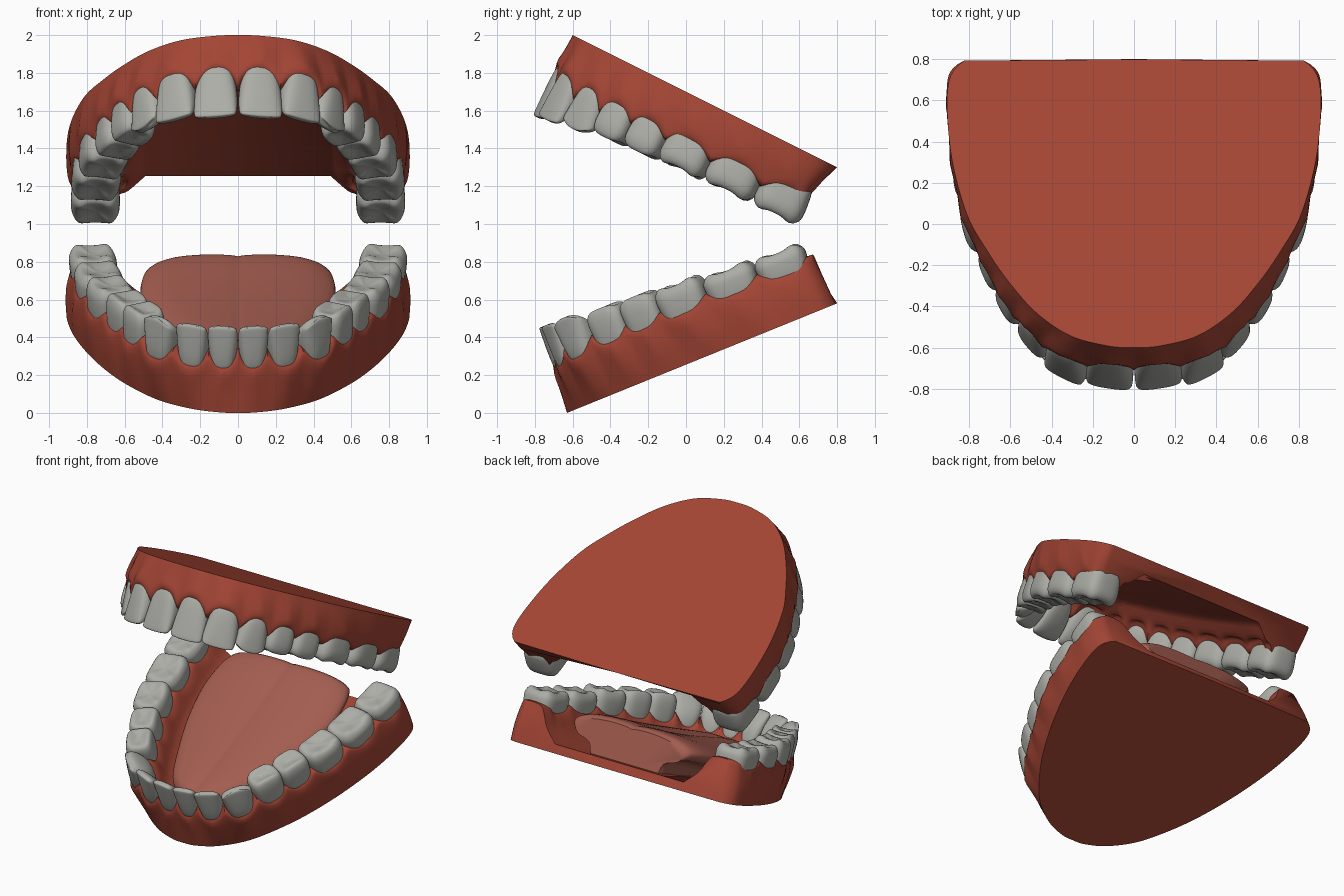
import bpy, bmesh
from math import sin, cos, pi
from mathutils import Vector

if "Cube" in bpy.data.objects:
    bpy.data.objects.remove(bpy.data.objects["Cube"])

def material(name, rgb):
    m = bpy.data.materials.new(name)
    m.diffuse_color = (*rgb, 1)
    m.use_nodes = True
    m.node_tree.nodes["Principled BSDF"].inputs["Base Color"].default_value = m.diffuse_color
    return m

GUM = material("gum", (0.37, 0.06, 0.035))
TONGUE = material("tongue", (0.37, 0.11, 0.08))
ENAMEL = material("enamel", (0.42, 0.42, 0.39))

def catmull(pts, t):
    """Point at t on a spline through pts[1:-1]."""
    i = min(int(t), len(pts) - 4)
    f = t - i
    return [0.5 * (2 * b + (c - a) * f + (2 * a - 5 * b + 4 * c - d) * f * f
                   + (3 * b - a - 3 * c + d) * f ** 3)
            for a, b, c, d in zip(*pts[i:i + 4])]

def spline(pts, n):
    """Resample an open list of points, n steps per span."""
    ext = [[2 * a - b for a, b in zip(pts[0], pts[1])], *pts,
           [2 * a - b for a, b in zip(pts[-1], pts[-2])]]
    total = (len(pts) - 1) * n
    return [catmull(ext, k / n) for k in range(total + 1)]

def finish(bm, name, mat=None, merge=True, angle=None, subsurf=0):
    bmesh.ops.remove_doubles(bm, verts=bm.verts, dist=0.0005)
    bmesh.ops.recalc_face_normals(bm, faces=bm.faces)
    me = bpy.data.meshes.new(name)
    bm.to_mesh(me)
    bm.free()
    ob = bpy.data.objects.new(name, me)
    bpy.context.collection.objects.link(ob)
    me.materials.append(mat)
    for p in me.polygons:
        p.use_smooth = True
    if angle:
        bpy.ops.object.select_all(action='DESELECT')
        ob.select_set(True)
        bpy.context.view_layer.objects.active = ob
        bpy.ops.object.shade_smooth_by_angle(angle=angle)
    ob.modifiers.new("mirror", 'MIRROR').use_mirror_merge = merge
    if subsurf:
        mod = ob.modifiers.new("smooth", 'SUBSURF')
        mod.levels = mod.render_levels = subsurf
    return ob

def grid(bm, rows, closed=False):
    vs = [[bm.verts.new(p) for p in r] for r in rows]
    n = len(vs[0])
    for a, b in zip(vs, vs[1:]):
        for j in range(n if closed else n - 1):
            k = (j + 1) % n
            bm.faces.new((a[j], a[k], b[k], b[j]))
    return vs

# jaw frames: u runs back along the sloping base, w points from base to teeth
def upper(x, u, w):
    return Vector((x, -0.6 + 0.894 * u - 0.447 * w, 2 - 0.447 * u - 0.894 * w))

def lower(x, u, w):
    return Vector((x, -0.63 + 0.927 * u - 0.376 * w, 0.376 * u + 0.927 * w))

NAMES = ["central_incisor", "side_incisor", "canine", "front_premolar",
         "rear_premolar", "front_molar", "middle_molar", "rear_molar"]
# per tooth: x, u, half depth, gum height, base outline x, base outline u
UPPER = [(.115, .07, .065, .21, .13, .01), (.32, .12, .07, .225, .31, .065),
         (.455, .265, .085, .23, .475, .19), (.555, .425, .10, .235, .61, .36),
         (.635, .605, .105, .235, .715, .53), (.71, .83, .12, .23, .81, .72),
         (.75, 1.10, .125, .225, .88, 1.0), (.755, 1.38, .125, .22, .907, 1.28)]
LOWER = [(.078, .09, .06, .265, .10, .008), (.235, .115, .06, .265, .25, .06),
         (.39, .215, .08, .27, .42, .18), (.50, .395, .09, .275, .57, .37),
         (.585, .58, .095, .275, .685, .57), (.675, .80, .11, .27, .79, .82),
         (.735, 1.07, .12, .265, .87, 1.09), (.768, 1.35, .12, .255, .907, 1.34)]

def arch_controls(teeth, end):
    c = teeth[0]
    front = (0, c[1] - .005, c[2], c[3], 0, 0)
    phantom = (-c[0], c[1], c[2], c[3], -c[4], c[5])
    tail = tuple(2 * a - b for a, b in zip(end, teeth[-1]))
    return [phantom, front, *teeth, end, tail]

def frame(ctrl, t):
    """Arch values at t, its direction and the outward direction."""
    p = catmull(ctrl, t)
    a, b = catmull(ctrl, max(t - .02, 0)), catmull(ctrl, min(t + .02, 9))
    tan = Vector((b[0] - a[0], b[1] - a[1])).normalized()
    if t == 0:
        tan = Vector((1, 0))
    return p, tan, Vector((tan.y, -tan.x))

def gum(name, P, ctrl, amp, floor, back):
    bm = bmesh.new()
    rows, base = [], []
    steps = 10
    for k in range(9 * steps + 1):
        t = k / steps
        (x, u, d, g, bx, bu), tan, out = frame(ctrl, t)
        s = abs(1 - t) if t < 1 else min(2 * abs(t - round(t)), 1) if t < 8.5 else 1
        g += amp * s * s * (1 if t < 4 else .6)          # raised between teeth
        f = max(t - 8, 0)                                # rounded rear corner
        bx -= .075 * f ** 5
        at = lambda o, w: (x + out.x * o, u + out.y * o, w)
        crest = at(d + .015 - .018 * s - .06 * f ** 5, g - .045)
        mid = [(a + b) / 2 for a, b in zip((bx, bu, 0), crest)]
        mid[0] += .008
        prof = [(bx, bu, 0), mid, crest, at(d - .025 - .05 * f ** 5, g), at(0, g + .01),
                at(.025 - d, g), at(-d - .025 + .012 * s, g - .05),
                at(-d - .06, floor + .085), at(-d - .15, floor)]
        sec = spline(prof, 3)
        sec.append([0, sec[-1][1], floor])
        if k == 0:
            for q in sec:
                q[0] = 0
        rows.append([P(max(q[0], 0), q[1], q[2]) for q in sec])
        base.append(P(bx, bu, 0))
    vs = grid(bm, rows)
    centre = bm.verts.new(P(0, back, 0))
    bm.faces.new([r[0] for r in vs] + [centre])      # flat base
    bm.faces.new(vs[-1] + [centre])                  # rear end
    bmesh.ops.dissolve_degenerate(bm, dist=0.0002, edges=bm.edges)
    finish(bm, name, GUM, angle=0.8)

def tooth(name, P, ctrl, i, half, tip):
    (x, u, d, g, _, _), tan, out = frame(ctrl, i + 1)
    h = tip - g
    half *= 1.05 if i else 1.02
    d *= 1.07
    # rings: height, length scale, depth scale, cusp height
    if i < 3:
        sharp = .03 if i == 2 else .006
        rings = [(g - .08, .65, .85, 0), (g, .84, 1.02, 0), (g + h * .4, .98, .95, 0),
                 (tip - .06, 1, .65, 0), (tip - .015, .97, .4, sharp), (tip, .9, .22, sharp)]
        top, power = tip, .7
    else:
        cusp = .016
        rings = [(g - .08, .85, .85, 0), (g - .02, .92, .93, 0), (g + h * .5, 1, 1, 0),
                 (tip - .045, .98, .95, .3 * cusp), (tip - .006, .86, .82, cusp),
                 (tip - .004, .66, .62, cusp), (tip - .026, .3, .28, .3 * cusp)]
        top, power = tip - .032, .58
    n = 24
    rows = []
    for w, sl, sd, cz in rings:
        shift = (1 - sd) * d * .8 if i < 3 and w > g else 0
        ring = []
        for k in range(n):
            th = 2 * pi * (k + .5) / n
            c, s = cos(th), sin(th)
            a = half * sl * abs(c) ** power * (1 if c > 0 else -1)
            o = d * sd * abs(s) ** power * (1 if s > 0 else -1) + shift
            # one ridge on front teeth and premolars, four cusps on molars
            dz = -cz * (c * c if i < 5 else .5 + .5 * cos(4 * th))
            ring.append(P(x + tan.x * a + out.x * o, u + tan.y * a + out.y * o, w + dz))
        rows.append(ring)
    bm = bmesh.new()
    vs = grid(bm, rows, closed=True)
    o = d * .62 if i < 3 else 0
    tipv = bm.verts.new(P(x + out.x * o, u + out.y * o, top))
    for k in range(n):
        bm.faces.new((vs[-1][k], vs[-1][(k + 1) % n], tipv))
    bm.faces.new(vs[0])
    finish(bm, name, ENAMEL, merge=False, subsurf=1)

def jaw(side, P, teeth, end, lengths, tips, amp, floor, back):
    ctrl = arch_controls(teeth, end)
    gum(side + "_gum", P, ctrl, amp, floor, back)
    for i, part in enumerate(NAMES):
        tooth(f"{side}_{part}", P, ctrl, i, lengths[i] / 2, tips[i])

jaw("upper", upper, UPPER, (.75, 1.50, .11, .205, .90, 1.558),
    [.229, .215, .205, .2, .21, .265, .285, .275],
    [.474, .465, .445, .415, .405, .395, .387, .385], .07, .09, 1.565)
jaw("lower", lower, LOWER, (.775, 1.52, .11, .245, .90, 1.535),
    [.156, .165, .2, .21, .215, .265, .285, .275],
    [.473, .473, .475, .455, .445, .43, .40, .385], .055, .06, 1.543)

# tongue: u, half width, top height
sections = spline([(.21, .03, .22), (.25, .16, .25), (.36, .27, .265), (.58, .37, .27),
                   (.85, .465, .28), (1.12, .515, .30), (1.32, .505, .32),
                   (1.43, .47, .322), (1.47, .43, .30)], 4)
bm = bmesh.new()
rows = []
for u, hw, top in sections:
    prof = spline([(0, -.01), (.12, -.002), (.4, 0), (.72, -.015), (.93, -.05),
                   (1, -.09), (.93, -.135), (.7, -.17), (.62, -.26)], 3)
    rows.append([lower(hw * f, u, max(top + dz, .04)) for f, dz in prof])
    rows[-1].append(lower(0, u, .04))
vs = grid(bm, rows)
bm.faces.new(vs[0])
bm.faces.new(vs[-1])
finish(bm, "tongue", TONGUE, angle=0.8)
